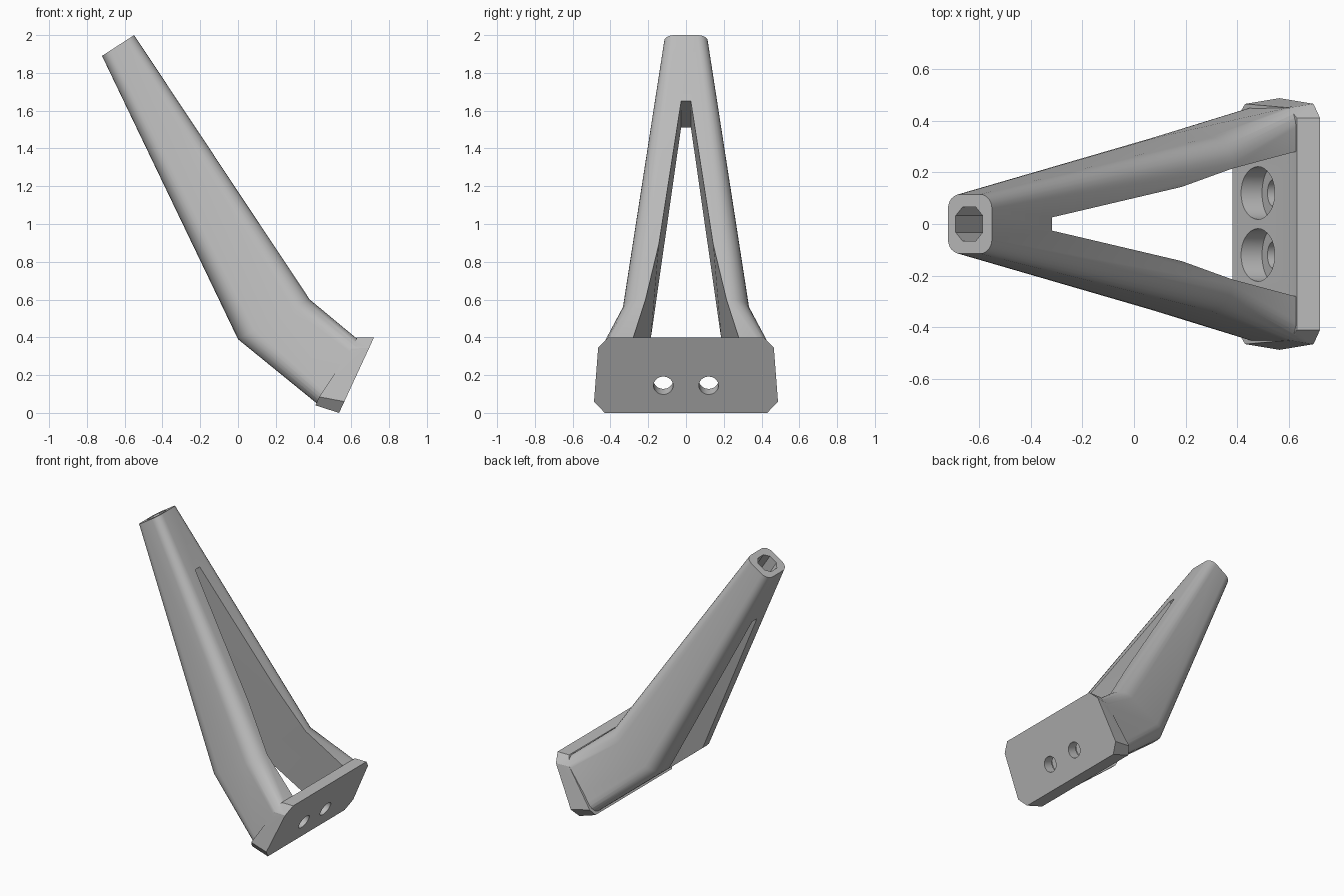
import bpy, bmesh, math
from mathutils import Vector

cube = bpy.data.objects.get("Cube")
if cube:
    bpy.data.objects.remove(cube, do_unlink=True)

grey = bpy.data.materials.new("plain_grey")
grey.use_nodes = True
grey.diffuse_color = (0.5, 0.5, 0.5, 1)
grey.node_tree.nodes["Principled BSDF"].inputs["Base Color"].default_value = (0.5, 0.5, 0.5, 1)


def loft(name, loops):
    """Skin a closed solid through loops of equal length."""
    bm = bmesh.new()
    rings = [[bm.verts.new(p) for p in loop] for loop in loops]
    n = len(rings[0])
    for a, b in zip(rings, rings[1:]):
        for i in range(n):
            j = (i + 1) % n
            bm.faces.new((a[i], a[j], b[j], b[i]))
    bm.faces.new(rings[0][::-1])
    bm.faces.new(rings[-1])
    bmesh.ops.recalc_face_normals(bm, faces=bm.faces)
    mesh = bpy.data.meshes.new(name)
    bm.to_mesh(mesh)
    bm.free()
    mesh.materials.append(grey)
    ob = bpy.data.objects.new(name, mesh)
    bpy.context.collection.objects.link(ob)
    return ob


def station(back, front, half, radius, steps=6):
    """Rounded rectangle spanning back to front in xz and +-half in y."""
    b, f = Vector((back[0], 0, back[1])), Vector((front[0], 0, front[1]))
    mid, u, size = (b + f) / 2, (f - b).normalized(), (f - b).length / 2
    pts = []
    for k, (su, sy) in enumerate(((1, 1), (-1, 1), (-1, -1), (1, -1))):
        for i in range(steps + 1):
            a = math.pi / 2 * (k + i / steps)
            du = su * (size - radius) + radius * math.cos(a)
            dy = sy * (half - radius) + radius * math.sin(a)
            pts.append(mid + u * du + Vector((0, dy, 0)))
    return pts


def wedge(name, outline, width):
    """Cutter whose half width is a plane over its xz outline."""
    return loft(name, [[(x, s * width(x, z), z) for x, z in outline] for s in (-1, 1)])


def rod(name, start, end, radius):
    start, axis = Vector(start), (Vector(end) - Vector(start)).normalized()
    v, side = Vector((0, 1, 0)), axis.cross(Vector((0, 1, 0)))
    ring = [(v * math.cos(a) + side * math.sin(a)) * radius
            for a in (math.tau * i / 32 for i in range(32))]
    return loft(name, [[p + r for r in ring] for p in (start, Vector(end))])


def combine(target, other, operation):
    mod = target.modifiers.new("join", 'BOOLEAN')
    mod.operation, mod.solver, mod.object = operation, 'EXACT', other
    bpy.context.view_layer.objects.active = target
    bpy.ops.object.modifier_apply(modifier=mod.name)
    bpy.data.objects.remove(other, do_unlink=True)


# Bent, widening arm
arm = loft("forked_arm", [
    station((-0.72, 1.89), (-0.55, 2.0), 0.115, 0.055),
    station((0, 0.39), (0.38, 0.60), 0.335, 0.1),
    station((0.43, 0.04), (0.645, 0.38), 0.455, 0.07)])

# Mounting plate with clipped corners
def plate_loop(half):
    return [(x, y, z) for y, x, z in half] + [(x, -y, z) for y, x, z in reversed(half)]

plate = loft("mounting_plate", [
    plate_loop([(0.41, 0.63, 0.40), (0.45, 0.60, 0.34), (0.465, 0.43, 0.085), (0.43, 0.41, 0.04)]),
    plate_loop([(0.41, 0.72, 0.40), (0.465, 0.695, 0.345), (0.487, 0.563, 0.06), (0.43, 0.535, 0)])])
combine(arm, plate, 'UNION')

# Opening between the two legs, ending on the plate's back face
pad = [(0.335, 0.02), (0.375, 0.07), (0.605, 0.36), (0.66, 0.45), (0.66, 1.0)]
combine(arm, wedge("upper_opening", [(-0.15, 1.757), (-0.65, 1.44), (-0.3, 0.3)] + pad,
                   lambda x, z: 0.187 + 0.068 * x - 0.111 * (z - 0.39)), 'DIFFERENCE')
combine(arm, wedge("lower_opening", [(0.2, 1.1), (-0.1, 0.1)] + pad,
                   lambda x, z: 0.187 + 0.15 * x - 0.141 * (z - 0.39)), 'DIFFERENCE')

# Counterbored screw holes
normal = Vector((0.907, 0, -0.42))
for side in (-1, 1):
    centre = Vector((0.602, 0.12 * side, 0.145))
    combine(arm, rod("screw_hole", centre + normal * 0.1, centre - normal * 0.2, 0.052), 'DIFFERENCE')
    combine(arm, rod("counterbore", centre - normal * 0.07, centre - normal * 0.3, 0.102), 'DIFFERENCE')

# Socket with clipped corners in the tip
across, along, tip = Vector((0.84, 0, 0.543)), Vector((-0.543, 0, 0.84)), Vector((-0.638, 0, 1.943))
corners = [(1, 0.5), (0.5, 1), (-0.5, 1), (-1, 0.5), (-1, -0.5), (-0.5, -1), (0.5, -1), (1, -0.5)]
combine(arm, loft("tip_socket", [
    [tip + along * d + across * (0.062 * a) + Vector((0, 0.065 * b, 0)) for a, b in corners]
    for d in (-0.25, 0.1)]), 'DIFFERENCE')

bpy.ops.object.select_all(action='DESELECT')
arm.select_set(True)
bpy.context.view_layer.objects.active = arm
bpy.ops.object.shade_smooth_by_angle(angle=math.radians(30))
